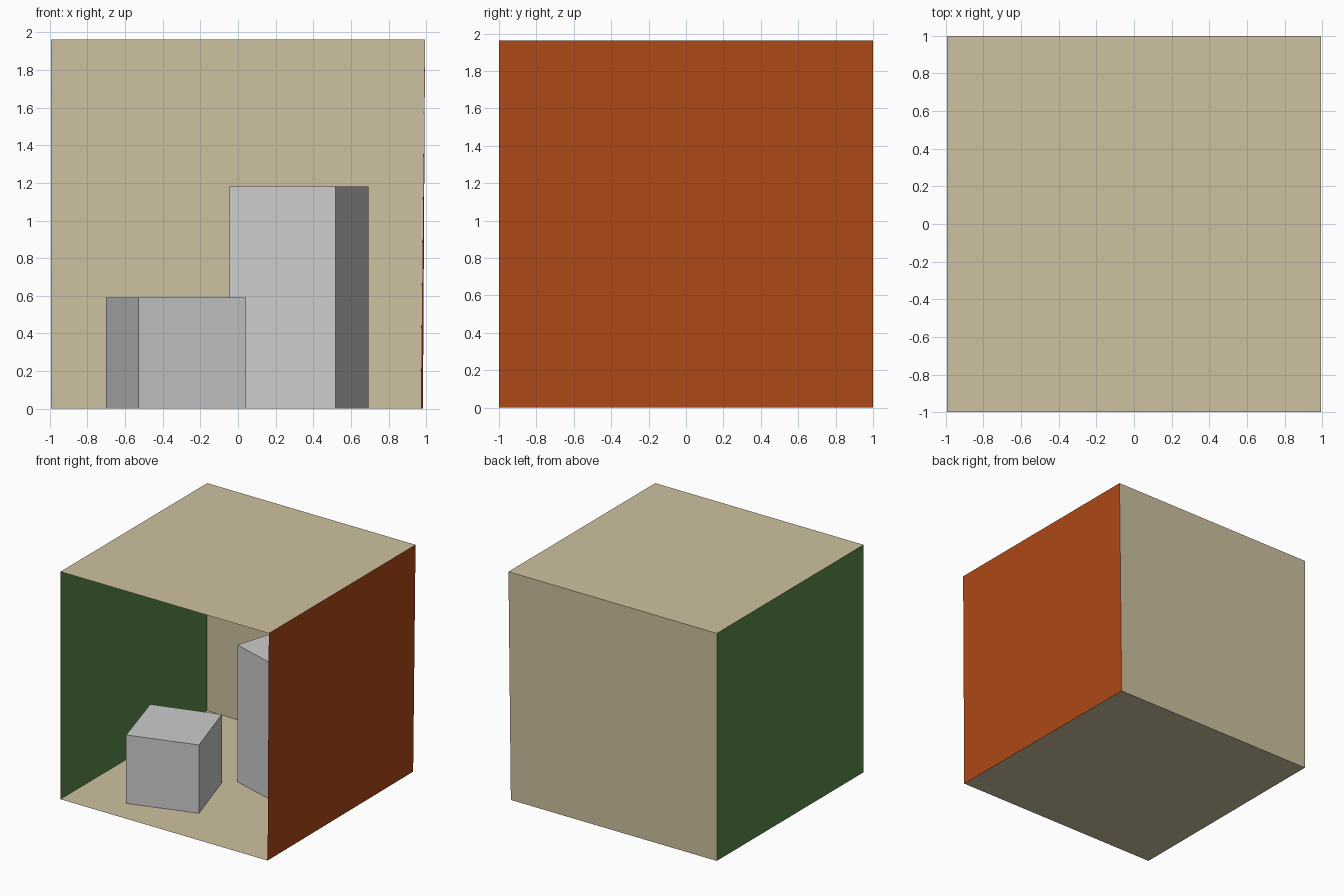
import bpy
import bmesh

if "Cube" in bpy.data.objects:
    bpy.data.objects.remove(bpy.data.objects["Cube"])

S = 2 / 559.2            # source units (room depth 559.2) to model units
CX, CY = 278, 279.6      # room centre in plan
TOP = 548.8              # room height
BACK = 559.2


def material(name, rgb):
    m = bpy.data.materials.new(name)
    m.diffuse_color = (*rgb, 1)
    m.use_nodes = True
    m.node_tree.nodes["Principled BSDF"].inputs["Base Color"].default_value = m.diffuse_color
    return m


def make(name, corners, height=0, mat=None):
    """One quad, or an open-bottomed block raised from a plan outline."""
    bm = bmesh.new()
    face = bm.faces.new([bm.verts.new(((x - CX) * S, (y - CY) * S, z * S))
                         for x, y, z in corners])
    if height:
        sides = bmesh.ops.extrude_face_region(bm, geom=[face])
        lifted = [g for g in sides["geom"] if isinstance(g, bmesh.types.BMVert)]
        bmesh.ops.translate(bm, verts=lifted, vec=(0, 0, height * S))
        # drop the base face where the block meets the floor
        base = [f for f in bm.faces if all(v.co.z < 1e-6 for v in f.verts)]
        bmesh.ops.delete(bm, geom=base, context='FACES_ONLY')
        bmesh.ops.recalc_face_normals(bm, faces=bm.faces[:])
    mesh = bpy.data.meshes.new(name)
    bm.to_mesh(mesh)
    bm.free()
    if mat:
        mesh.materials.append(mat)
    obj = bpy.data.objects.new(name, mesh)
    bpy.context.collection.objects.link(obj)
    return obj


tan = material("tan", (0.617, 0.533, 0.352))
red = material("orange_red", (0.418, 0.065, 0.008))
green = material("green", (0.102, 0.254, 0.069))

# Room corners: the right side is slightly out of square
floor_l_front, floor_r_front = (0, 0, 0), (552.8, 0, 0)
floor_l_back, floor_r_back = (0, BACK, 0), (549.6, BACK, 0)
top_l_front, top_r_front = (0, 0, TOP), (556, 0, TOP)
top_l_back, top_r_back = (0, BACK, TOP), (556, BACK, TOP)

# Open-fronted room shell, single-sided walls facing inward
make("floor", [floor_l_front, floor_r_front, floor_r_back, floor_l_back], mat=tan)
make("ceiling", [top_l_front, top_l_back, top_r_back, top_r_front], mat=tan)
make("back_wall", [floor_l_back, floor_r_back, top_r_back, top_l_back], mat=tan)
make("left_wall", [floor_l_front, floor_l_back, top_l_back, top_l_front], mat=green)
make("right_wall", [floor_r_front, top_r_front, top_r_back, floor_r_back], mat=red)

# Turned blocks standing on the floor
make("short_block", [(130, 65, 0), (82, 225, 0), (240, 272, 0), (290, 114, 0)], 165)
make("tall_block", [(423, 247, 0), (265, 296, 0), (314, 456, 0), (472, 406, 0)], 330)
